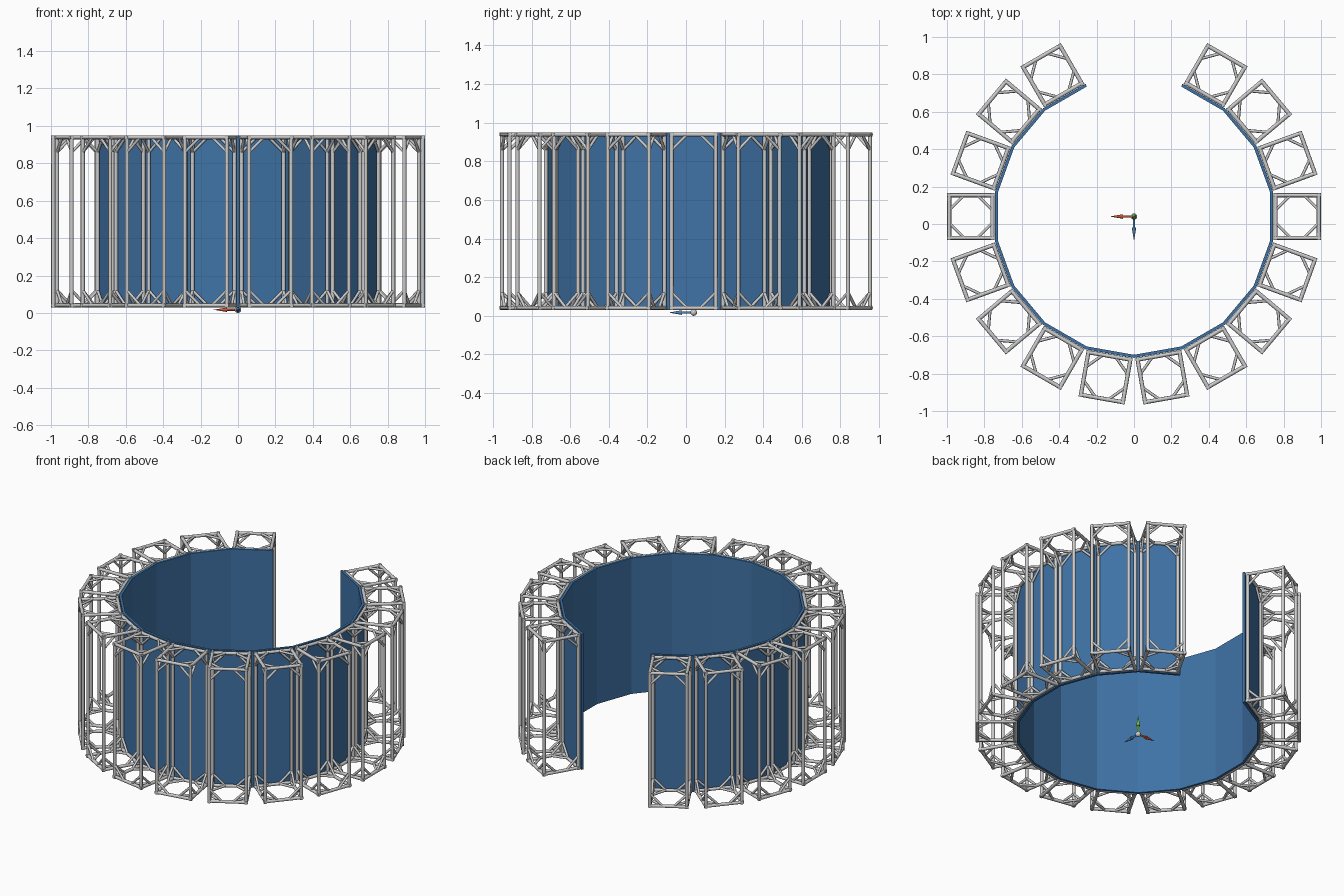
import bpy, bmesh
from math import radians, cos, sin
from mathutils import Vector, Matrix

if "Cube" in bpy.data.objects:
    bpy.data.objects.remove(bpy.data.objects["Cube"])

CY = 0.04                       # ring centre in y
Z0, Z1 = 0.03, 0.95             # bottom and top of the wall
ANGLES = [60 - 20 * i for i in range(16)]


def material(name, rgb):
    m = bpy.data.materials.new(name)
    m.diffuse_color = (*rgb, 1)
    m.use_nodes = True
    m.node_tree.nodes["Principled BSDF"].inputs["Base Color"].default_value = m.diffuse_color
    return m


def finish(bm, name, mat=None, smooth=False):
    bmesh.ops.recalc_face_normals(bm, faces=bm.faces)
    me = bpy.data.meshes.new(name)
    for f in bm.faces:
        f.smooth = smooth and len(f.verts) == 4
    if smooth:
        for e in bm.edges:
            e.smooth = all(f.smooth for f in e.link_faces)
    bm.to_mesh(me)
    bm.free()
    ob = bpy.data.objects.new(name, me)
    bpy.context.collection.objects.link(ob)
    if mat:
        me.materials.append(mat)
    return ob


def rod(bm, a, b, r1, r2=None, sides=8):
    a, b = Vector(a), Vector(b)
    d = b - a
    mtx = Matrix.Translation((a + b) / 2) @ d.to_track_quat('Z', 'Y').to_matrix().to_4x4()
    bmesh.ops.create_cone(bm, cap_ends=True, segments=sides, radius1=r1,
                          radius2=r1 if r2 is None else r2, depth=d.length, matrix=mtx)


# One truss bay: box frame of tubes with a brace in every face corner
R = 0.011
lo = Vector((0.757, -0.114, Z0 + R))
hi = Vector((0.988, 0.114, Z1 - R))
LEG = 0.08


def corner(bits):
    return Vector([hi[k] if bits[k] else lo[k] for k in range(3)])


def build_truss(name):
    bm = bmesh.new()
    for n in range(8):
        bits = [n & 1, n >> 1 & 1, n >> 2 & 1]
        c = corner(bits)
        step = []
        for k in range(3):
            v = Vector((0, 0, 0))
            v[k] = -LEG if bits[k] else LEG
            step.append(v)
            if not bits[k]:
                other = list(bits)
                other[k] = 1
                ext = Vector((0, 0, 0))
                ext[k] = R
                rod(bm, c - ext, corner(other) + ext, R)
        for i, j in ((0, 1), (1, 2), (0, 2)):
            rod(bm, c + step[i], c + step[j], 0.008)
    return finish(bm, name, smooth=True)


first = build_truss("truss_bay_1")
for i, a in enumerate(ANGLES):
    ob = first
    if i:
        ob = bpy.data.objects.new(f"truss_bay_{i + 1}", first.data)
        bpy.context.collection.objects.link(ob)
    ob.location = (0, CY, 0)
    ob.rotation_euler = (0, 0, radians(a))

# Faceted blue inner wall, open at the back
bm = bmesh.new()
rings = []
for i in range(17):
    t = radians(70 - 20 * i)
    rings.append([bm.verts.new((r / cos(radians(10)) * cos(t), CY + r / cos(radians(10)) * sin(t), z))
                  for r, z in ((0.728, Z0), (0.744, Z0), (0.744, Z1), (0.728, Z1))])
for p, q in zip(rings, rings[1:]):
    for k in range(4):
        bm.faces.new((p[k], p[(k + 1) % 4], q[(k + 1) % 4], q[k]))
bm.faces.new(rings[0])
bm.faces.new(rings[-1])
finish(bm, "inner_wall", material("wall_blue", (0.05, 0.17, 0.38)))

# Small axis marker at the ring centre
O = Vector((0, CY, 0.017))
for name, d, rgb in (("red_arrow", (-1, 0, 0), (0.6, 0.08, 0.03)),
                     ("green_arrow", (0, 0, 1), (0.2, 0.6, 0.05)),
                     ("blue_arrow", (0, -1, 0), (0.08, 0.25, 0.5))):
    d = Vector(d)
    bm = bmesh.new()
    rod(bm, O, O + d * 0.07, 0.006, sides=12)
    rod(bm, O + d * 0.06, O + d * 0.13, 0.012, 0.0, sides=12)
    finish(bm, name, material(name, rgb))
bm = bmesh.new()
bmesh.ops.create_uvsphere(bm, u_segments=16, v_segments=10, radius=0.017,
                          matrix=Matrix.Translation(O))
finish(bm, "marker_hub", smooth=True)
